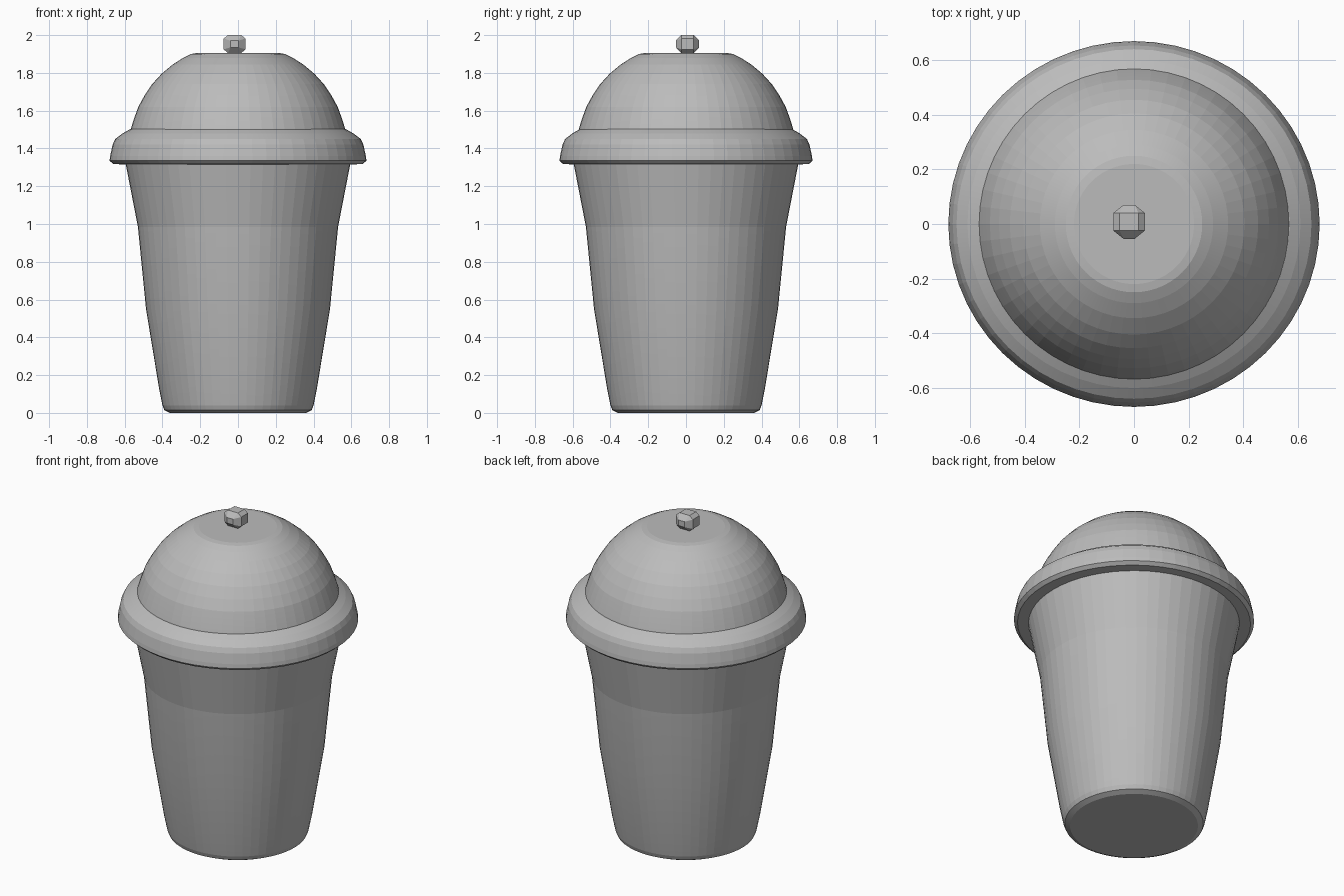
import bpy, bmesh, math
from mathutils import Matrix

cube = bpy.data.objects.get("Cube")
if cube:
    bpy.data.objects.remove(cube, do_unlink=True)

grey = bpy.data.materials.new("plain grey")
grey.use_nodes = True
colour = (0.5, 0.5, 0.5, 1)
grey.diffuse_color = colour
grey.node_tree.nodes["Principled BSDF"].inputs["Base Color"].default_value = colour


def add_object(name, bm):
    bmesh.ops.recalc_face_normals(bm, faces=bm.faces)
    mesh = bpy.data.meshes.new(name)
    bm.to_mesh(mesh)
    bm.free()
    mesh.materials.append(grey)
    obj = bpy.data.objects.new(name, mesh)
    bpy.context.collection.objects.link(obj)
    return obj


def lathe(name, profile, sides=56, depth=1.0):
    """Turn a (radius, height) profile around z and cap its open ends."""
    bm = bmesh.new()
    rings = []
    for r, z in profile:
        angles = [math.tau * i / sides for i in range(sides)]
        rings.append([bm.verts.new((r * math.cos(a), r * depth * math.sin(a), z))
                      for a in angles])
    for low, high in zip(rings, rings[1:]):
        for i in range(sides):
            j = (i + 1) % sides
            bm.faces.new((low[i], low[j], high[j], high[i]))
    bm.faces.new(rings[0])
    bm.faces.new(rings[-1])
    return add_object(name, bm)


def smooth_parts(objects, angle):
    bpy.ops.object.select_all(action='DESELECT')
    for obj in objects:
        obj.select_set(True)
    bpy.context.view_layer.objects.active = objects[0]
    bpy.ops.object.shade_smooth_by_angle(angle=math.radians(angle))


# Tapered cup with a flared upper band
cup = lathe("cup", [(0.36, 0.0), (0.39, 0.015), (0.40, 0.04), (0.418, 0.13),
                    (0.487, 0.55), (0.53, 0.985), (0.597, 1.33)])

# Overhanging lid rim
rim = lathe("lid_rim", [(0.57, 1.315), (0.66, 1.317), (0.68, 1.335),
                        (0.677, 1.36), (0.664, 1.42), (0.65, 1.45),
                        (0.61, 1.48), (0.57, 1.503)], depth=0.985)

# Domed lid with a flat top
dome = lathe("lid_dome", [(0.57, 1.49), (0.567, 1.505), (0.55, 1.56),
                          (0.528, 1.62), (0.495, 1.68), (0.455, 1.74),
                          (0.405, 1.795), (0.345, 1.845), (0.29, 1.88),
                          (0.25, 1.9), (0.22, 1.905)])
smooth_parts([cup, rim, dome], 4)

# Small faceted knob, pinched out at front and back
bm = bmesh.new()
bmesh.ops.create_cube(bm, size=1)
bmesh.ops.bevel(bm, geom=bm.edges[:], offset=0.2, segments=1, affect='EDGES')
ends = [f for f in bm.faces if abs(f.normal.y) > 0.9]
for face in ends:
    bmesh.ops.scale(bm, vec=(0.6, 1.15, 0.6), verts=face.verts)
bmesh.ops.transform(bm, verts=bm.verts, matrix=Matrix.Translation((-0.018, 0.008, 1.953))
                    @ Matrix.Diagonal((0.115, 0.108, 0.096, 1)))
add_object("lid_knob", bm)
